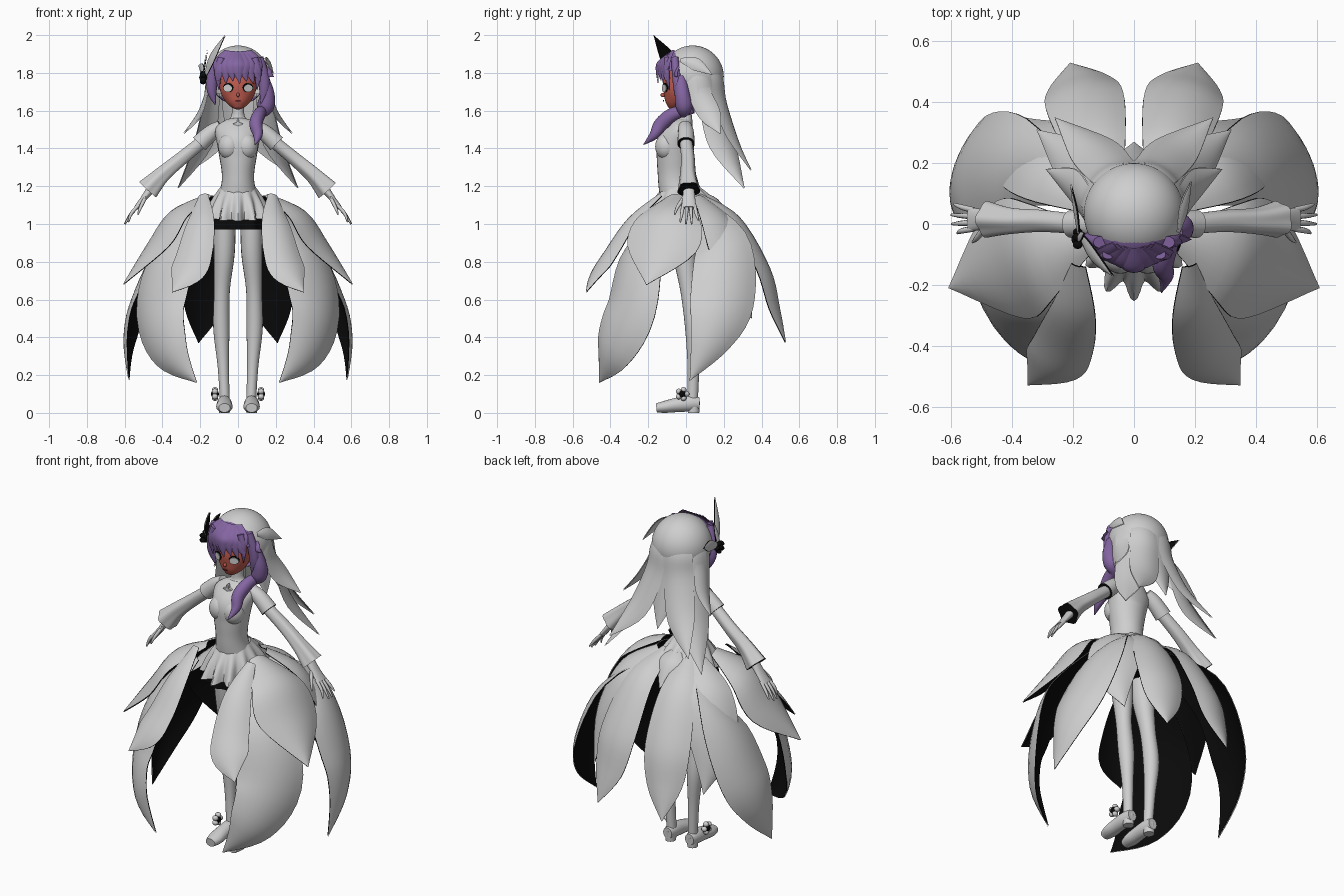
import bpy, bmesh, math
from mathutils import Vector, Matrix

def mat(name, r, g, b):
    m = bpy.data.materials.new(name)
    m.diffuse_color = (r, g, b, 1)
    return m

WHITE = mat("white", .62, .62, .62)
BLACK = mat("black", .003, .003, .003)
PURPLE = mat("purple", .23, .13, .36)
RED = mat("red_skin", .55, .11, .08)
MOUTH = mat("dark_red", .25, .03, .03)

def finish(name, bm, mats):
    me = bpy.data.meshes.new(name)
    bm.to_mesh(me)
    bm.free()
    for m in mats:
        me.materials.append(m)
    ob = bpy.data.objects.new(name, me)
    bpy.context.collection.objects.link(ob)
    ob.select_set(True)
    bpy.context.view_layer.objects.active = ob
    bpy.ops.object.shade_smooth_by_angle(angle=math.radians(50))
    ob.select_set(False)
    return ob

def spline(pts, steps=5):
    """Catmull-Rom through tuples of any length."""
    P = [pts[0]] + list(pts) + [pts[-1]]
    out = []
    for k in range(1, len(P) - 2):
        for i in range(steps):
            t = i / steps
            out.append([.5 * (2*b + (c-a)*t + (2*a-5*b+4*c-d)*t*t + (3*b-a-3*c+d)*t**3)
                        for a, b, c, d in zip(*P[k-1:k+3])])
    return out + [list(pts[-1])]

def tangents(pts):
    V = [Vector(p[:3]) for p in pts]
    n = len(V)
    return V, [(V[min(i+1, n-1)] - V[max(i-1, 0)]).normalized() for i in range(n)]

def flip(pts, s):
    return [(p[0] * s,) + tuple(p[1:]) for p in pts]

def tube(name, pts, mats, n=20, ref=(0, 1, 0), pleats=0, depth=0, caps=True):
    """Sweep an ellipse (x, y, z, radius across, radius along ref); end cap uses the last material."""
    pts = spline(pts)
    V, T = tangents(pts)
    bm = bmesh.new()
    rings = []
    for i, (p, t) in enumerate(zip(V, T)):
        a = Vector(ref).cross(t).normalized()
        b = t.cross(a)
        ring = []
        for k in range(n):
            q = 2 * math.pi * k / n
            f = 1 + depth * i / len(V) * math.cos(pleats * q)
            ring.append(bm.verts.new(p + (a * pts[i][3] * math.cos(q) + b * pts[i][4] * math.sin(q)) * f))
        rings.append(ring)
    for r, s in zip(rings, rings[1:]):
        for k in range(n):
            bm.faces.new((r[k], r[(k+1) % n], s[(k+1) % n], s[k]))
    if caps:
        bm.faces.new(rings[0][::-1])
        bm.faces.new(rings[-1]).material_index = len(mats) - 1
    return finish(name, bm, mats)

def leaf(name, pts, out, mats, cup=.3, n=8, gap=.005):
    """Pointed cupped blade along (x, y, z, half width): outer skin first material, inner skin last."""
    pts = spline(pts)
    V, T = tangents(pts)
    bm = bmesh.new()
    for layer in (0, 1):
        grid = []
        for p, t, row in zip(V, T, pts):
            w = max(row[3], .001)
            side = t.cross(Vector(out)).normalized()
            nor = side.cross(t)
            us = [2 * j / n - 1 for j in range(n + 1)]
            grid.append([bm.verts.new(p + side * w * u - nor * (cup * w * u * u + gap * layer)) for u in us])
        for a, b in zip(grid, grid[1:]):
            for j in range(n):
                f = (a[j], a[j+1], b[j+1], b[j])
                bm.faces.new(f[::-1] if layer else f).material_index = layer * (len(mats) - 1)
    return finish(name, bm, mats)

def ball(name, c, r, m, keep=None, seg=32):
    bm = bmesh.new()
    bmesh.ops.create_uvsphere(bm, u_segments=seg, v_segments=seg // 2, radius=1,
                              matrix=Matrix.Translation(c) @ Matrix.Diagonal((*r, 1)))
    if keep:
        bad = [f for f in bm.faces if not keep(f.calc_center_median())]
        bmesh.ops.delete(bm, geom=bad, context='FACES')
    return finish(name, bm, [m])

def disc(name, c, rx, rz, turn, m, d=.006):
    bm = bmesh.new()
    M = (Matrix.Translation(c) @ Matrix.Rotation(turn, 4, 'Z') @ Matrix.Diagonal((rx, 1, rz, 1))
         @ Matrix.Rotation(math.pi / 2, 4, 'X'))
    bmesh.ops.create_cone(bm, cap_ends=True, segments=20, radius1=1, radius2=1, depth=d, matrix=M)
    return finish(name, bm, [m])

def flower(name, c, r, m):
    c = Vector(c)
    ball(name + "_heart", c, (r * .6,) * 3, BLACK, seg=12)
    for k in range(5):
        q = 2 * math.pi * k / 5
        ball(name + "_petal", c + Vector((0, math.cos(q), math.sin(q))) * r * .65,
             (r * .5, r * .42, r * .42), m, seg=10)

# torso, peplum and dark underskirt
tube("torso", [(0, -.03, 1.08, .12, .1), (0, -.055, 1.2, .09, .09), (0, -.06, 1.27, .086, .09),
               (0, -.06, 1.35, .098, .095), (0, -.055, 1.43, .112, .1), (0, -.03, 1.5, .12, .07),
               (0, -.01, 1.54, .08, .048), (0, -.005, 1.57, .036, .036), (0, -.01, 1.66, .034, .034)],
     [WHITE], n=28)
tube("peplum", [(0, -.04, 1.2, .09, .09), (0, -.03, 1.13, .13, .15), (0, -.02, 1.04, .16, .205)],
     [WHITE], n=96, pleats=12, depth=.16, caps=False)
tube("dark_underskirt", [(0, -.03, 1.14, .11, .11), (0, -.03, 1.05, .145, .145), (0, -.03, .97, .158, .155)],
     [BLACK], n=72, pleats=9, depth=.06)
leaf("back_tail", [(0, .05, 1.18, .03), (0, .17, 1.13, .07), (0, .25, 1.0, .002)], (0, .7, .7), [WHITE, BLACK])
for nm, rx, rz in (("cross_bar", .026, .007), ("cross_post", .007, .03)):
    disc(nm, (0, -.092, 1.53), rx, rz, 0, WHITE, .02)

# skirt petals: spine with half widths, outward direction (mirrored)
PETALS = {
    "front_petal": ([(.185, -.14, 1.16, .025), (.205, -.3, 1.03, .075), (.24, -.42, .86, .1), (.28, -.49, .75, .095),
                     (.35, -.53, .64, 0)], (.3, -.8, .5)),
    "side_petal": ([(.16, -.05, 1.16, .05), (.35, -.1, 1.07, .17), (.47, -.14, .9, .19), (.61, -.21, .68, 0)],
                   (.8, -.2, .6)),
    "long_front_petal": ([(.2, -.12, 1.1, .05), (.37, -.27, .85, .16), (.45, -.33, .55, .18),
                          (.38, -.42, .32, .13), (.22, -.46, .16, 0)], (.7, -.7, 0)),
    "back_side_petal": ([(.13, .08, 1.15, .05), (.29, .2, 1.03, .13), (.38, .28, .78, .13), (.36, .35, .5, 0)],
                        (.6, .6, .5)),
    "long_side_petal": ([(.15, .08, 1.1, .05), (.41, .2, .9, .15), (.56, .2, .6, .17),
                         (.605, .13, .38, .11), (.58, .02, .17, 0)], (1, .15, 0)),
    "back_petal": ([(.07, .08, 1.16, .04), (.13, .28, 1.04, .1), (.17, .44, .77, .13), (.19, .495, .55, .1),
                    (.21, .53, .37, 0)], (.2, .9, .3)),
}

for s, sd in ((1, "left"), (-1, "right")):
    for nm, (pts, o) in PETALS.items():
        leaf(f"{nm}_{sd}", flip(pts, s), (o[0] * s, o[1], o[2]), [WHITE, BLACK])
    ball(f"bust_{sd}", (.045 * s, -.103, 1.41), (.06, .06, .07), WHITE)
    # legs and shoes
    tube(f"leg_{sd}", flip([(.072, -.03, 1.06, .06, .065), (.073, -.01, .85, .056, .062), (.085, .015, .65, .042, .045),
                            (.088, .04, .45, .043, .045), (.078, .04, .25, .03, .032), (.07, .035, .07, .026, .028)], s),
         [WHITE])
    tube(f"shoe_{sd}", flip([(.072, .072, .05, .028, .032), (.072, .02, .05, .038, .042), (.072, -.05, .042, .041, .038),
                             (.072, -.11, .032, .043, .032), (.072, -.157, .026, .03, .024)], s),
         [WHITE], ref=(0, 0, 1))
    tube(f"heel_{sd}", flip([(.072, .04, 0, .028, .03), (.072, .04, .06, .032, .034)], s), [WHITE])
    flower(f"ankle_flower_{sd}", (.122 * s, -.02, .1), .036, WHITE)
    # arms: sleeve, flared glove, hand
    tube(f"upper_sleeve_{sd}", flip([(.09, -.005, 1.52, .03, .035), (.14, 0, 1.485, .042, .042),
                                     (.205, 0, 1.425, .047, .046)], s), [WHITE, BLACK])
    tube(f"glove_{sd}", flip([(.19, 0, 1.435, .033, .033), (.3, .01, 1.345, .036, .036), (.4, .01, 1.26, .043, .042),
                              (.475, .015, 1.18, .06, .058)], s), [WHITE, BLACK], n=40, pleats=5, depth=.08)
    tube(f"palm_{sd}", flip([(.45, .015, 1.2, .025, .028), (.5, .015, 1.135, .016, .034), (.54, .015, 1.085, .012, .04)], s),
         [WHITE])
    for y0, y1, x1, z1 in ((-.015, -.03, .58, 1.01), (.005, 0, .598, 1.0), (.025, .03, .6, 1.0), (.045, .065, .59, 1.02)):
        tube(f"finger_{sd}", flip([(.525, y0, 1.1, .009, .01), (.565, (y0 + y1) / 2, 1.055, .009, .009),
                                   (x1, y1, z1, .004, .004)], s), [WHITE], n=8)
    tube(f"thumb_{sd}", flip([(.49, -.01, 1.14, .01, .012), (.515, -.045, 1.09, .009, .009),
                              (.53, -.06, 1.05, .004, .004)], s), [WHITE], n=8)
    # veil strands
    for pts, o in (([(.06, .13, 1.89, .05), (.075, .185, 1.78, .075), (.09, .205, 1.65, .08), (.15, .27, 1.45, .075),
                     (.26, .35, 1.28, 0)], (.4, 1, .2)),
                   ([(.11, .09, 1.87, .045), (.145, .11, 1.78, .06), (.16, .14, 1.65, .07), (.21, .21, 1.42, .085),
                     (.32, .31, 1.19, 0)], (.8, .6, .1)),
                   ([(.14, .04, 1.85, .03), (.165, .055, 1.78, .05), (.18, .08, 1.68, .06), (.22, .13, 1.58, .055),
                     (.29, .18, 1.48, 0)], (1, .1, .1))):
        leaf(f"veil_strand_{sd}", flip(pts, s), (o[0] * s, o[1], o[2]), [WHITE])
    # side locks and eyes
    for pts in ([(.11, -.06, 1.88, .025), (.135, -.05, 1.78, .03), (.138, -.045, 1.7, .025), (.12, -.045, 1.63, .002)],
                [(.085, -.1, 1.88, .02), (.105, -.1, 1.8, .02), (.1, -.09, 1.71, .002)]):
        tube(f"side_lock_{sd}", [p + (p[3] * .8,) for p in flip(pts, s)], [PURPLE], n=10)
    disc(f"eye_rim_{sd}", (.052 * s, -.111, 1.722), .029, .024, .45 * s, BLACK)
    disc(f"eye_{sd}", (.053 * s, -.114, 1.718), .025, .02, .45 * s, WHITE)

# head
tube("face", [(0, -.085, 1.612, .015, .012), (0, -.072, 1.635, .05, .045), (0, -.05, 1.68, .085, .075),
              (0, -.032, 1.74, .1, .092), (0, -.01, 1.84, .1, .1)], [RED], n=28)
ball("nose", (0, -.122, 1.683), (.009, .013, .012), RED, seg=10)
disc("mouth", (0, -.12, 1.652), .015, .004, 0, MOUTH)
ball("hair_cap", (0, 0, 1.78), (.155, .15, .147), PURPLE,
     lambda c: (c.y > -.03 or c.z > 1.8) and (c.y < .05))
for k in range(-3, 4):
    x = k * .034
    y = -.16 + abs(x) * .4
    leaf("bang", [(x * .5, -.08, 1.915, .025), (x * .95, y + .01, 1.86, .035), (x, y, 1.81, .028),
                  (x * 1.1 + .01, y + .012, 1.74 + .014 * (k % 2), 0)], (x * 4, -1, .2), [PURPLE])

# side bundle of hair and hanging tail
tube("hair_bundle", [(.135, -.03, 1.78, .025, .03), (.155, -.02, 1.69, .038, .04), (.145, -.01, 1.62, .045, .045),
                     (.12, -.02, 1.575, .02, .02)], [PURPLE])
tube("hair_tail", [(.14, .04, 1.605, .02, .02), (.115, -.06, 1.585, .035, .032), (.095, -.13, 1.53, .038, .035),
                   (.105, -.17, 1.47, .025, .025), (.09, -.225, 1.42, .002, .002)], [PURPLE], ref=(1, 0, 0))
leaf("hair_flick", [(.14, -.05, 1.83, .02), (.165, -.06, 1.8, .02), (.19, -.05, 1.78, 0)], (.3, -1, .3), [PURPLE])

# hood and central veil strand
ball("hood", (0, .035, 1.78), (.165, .165, .165), WHITE,
     lambda c: c.y > -.1 + (1.92 - c.z) * .55 - max(0, .04 - abs(c.x)) * .7 and c.z > 1.69, seg=64)
leaf("veil_centre", [(0, .15, 1.89, .06), (0, .195, 1.78, .08), (0, .21, 1.65, .085), (0, .24, 1.5, .06),
                     (0, .27, 1.36, 0)], (0, 1, .2), [WHITE])

# head ornaments
leaf("tall_blade", [(-.18, -.04, 1.78, .012), (-.15, -.1, 1.88, .04), (-.07, -.172, 2.0, 0)], (-1, -.4, .3), [WHITE, BLACK])
leaf("rear_blade", [(-.185, -.04, 1.79, .012), (-.2, .05, 1.82, .03), (-.21, .13, 1.84, 0)], (-1, 0, .1), [WHITE, BLACK])
leaf("thin_blade", [(-.19, -.05, 1.78, .008), (-.18, -.04, 1.85, .014), (-.165, -.03, 1.92, 0)], (-1, 0, 0), [WHITE, BLACK])
flower("head_flower", (-.185, -.05, 1.775), .035, BLACK)
leaf("ear_leaf", [(.15, -.03, 1.87, .01), (.175, .05, 1.85, .035), (.19, .14, 1.79, 0)], (1, 0, .3), [WHITE])
